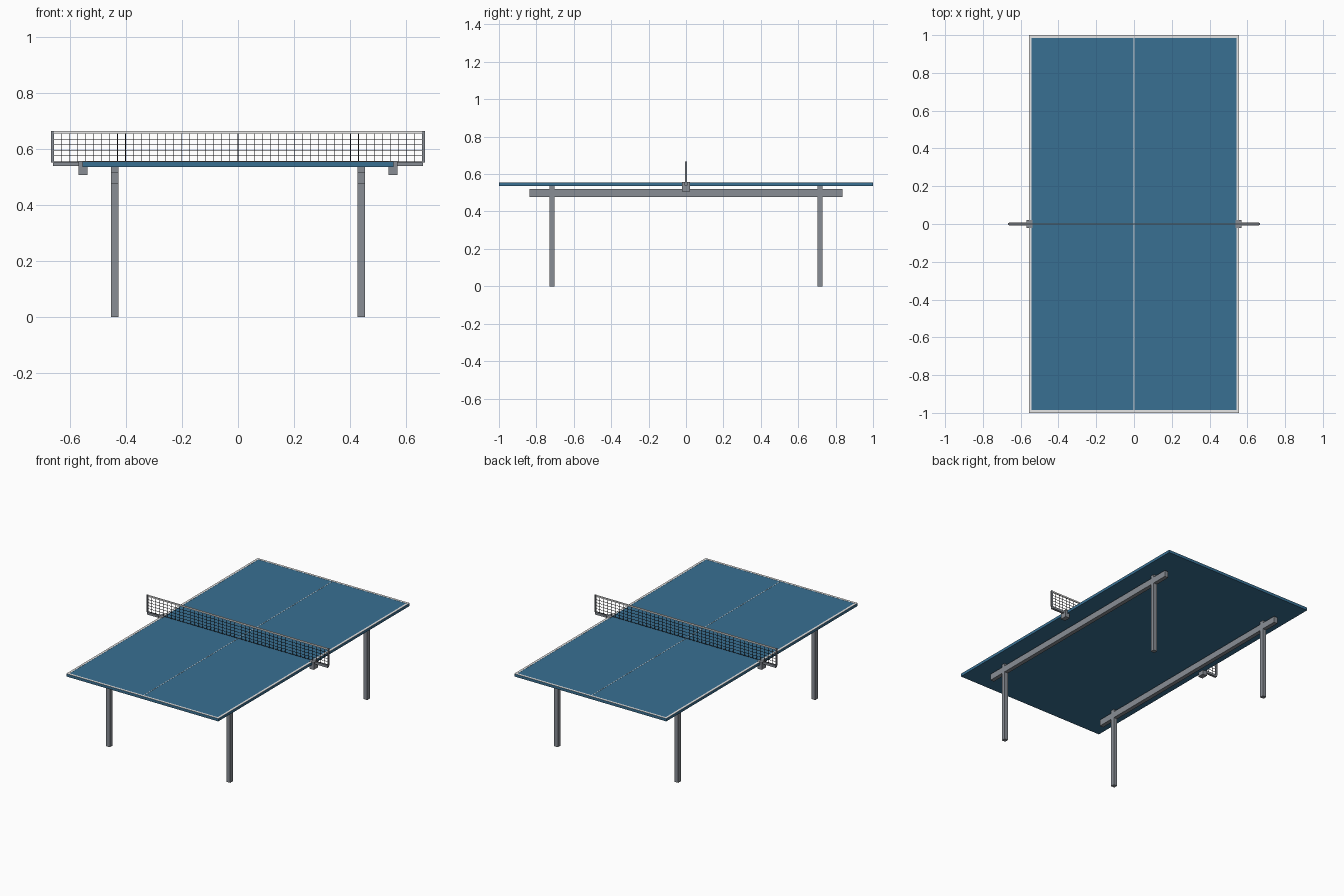
import bpy, bmesh
from mathutils import Matrix, Vector

if "Cube" in bpy.data.objects:
    bpy.data.objects.remove(bpy.data.objects["Cube"])


def mat(name, rgb):
    m = bpy.data.materials.new(name)
    m.diffuse_color = (*rgb, 1)
    m.use_nodes = True
    m.node_tree.nodes["Principled BSDF"].inputs["Base Color"].default_value = m.diffuse_color
    return m


BLUE = mat("table blue", (0.040, 0.160, 0.290))
WHITE = mat("line white", (0.80, 0.80, 0.80))
GREY = mat("steel grey", (0.25, 0.27, 0.30))
BLACK = mat("net black", (0.012, 0.012, 0.014))


def boxes(name, material, spans):
    """One object made of boxes, each given as (x0, x1, y0, y1, z0, z1)."""
    bm = bmesh.new()
    for x0, x1, y0, y1, z0, z1 in spans:
        size = Matrix.Diagonal((x1 - x0, y1 - y0, z1 - z0, 1))
        mid = Vector((x0 + x1, y0 + y1, z0 + z1)) / 2
        bmesh.ops.create_cube(bm, size=1, matrix=Matrix.Translation(mid) @ size)
    me = bpy.data.meshes.new(name)
    bm.to_mesh(me)
    bm.free()
    me.materials.append(material)
    ob = bpy.data.objects.new(name, me)
    bpy.context.collection.objects.link(ob)
    return ob


W, L, TOP, BOT = 0.556, 1.0, 0.555, 0.537   # half width, half length, top and underside
NX, NZ = 0.667, 0.666                       # net half span and top height

# Playing surface
boxes("table_top", BLUE, [(-W, W, -L, L, BOT, TOP)])

# Painted border and centre line
b, z0, z1 = 0.0146, TOP - 0.001, TOP + 0.0008
boxes("side_lines", WHITE, [(-W, -W + b, -L, L, z0, z1), (W - b, W, -L, L, z0, z1)])
boxes("end_lines", WHITE, [(-W + b, W - b, -L, -L + b, z0, z1),
                           (-W + b, W - b, L - b, L, z0, z1)])
boxes("centre_line", WHITE, [(-0.0015, 0.0015, -L + b, L - b, z0, z1)])

# Legs and the long rails joining them
h = 0.0135
for sx, side in ((-1, "left"), (1, "right")):
    x = sx * 0.44
    boxes(side + "_rail", GREY, [(x - h, x + h, -0.837, 0.837, 0.477, 0.519)])
    for sy, end in ((-1, "front"), (1, "back")):
        y = sy * 0.716
        boxes(f"{end}_{side}_leg", GREY, [(x - h, x + h, y - h, y + h, 0, BOT)])


# Net clamps, arms and posts, mirrored left to right
def both_sides(name, x0, x1, y, z0, z1):
    for s, side in ((-1, "left"), (1, "right")):
        a, c = sorted((s * x0, s * x1))
        boxes(f"{side}_{name}", GREY, [(a, c, -y, y, z0, z1)])


both_sides("clamp", 0.537, 0.570, 0.022, 0.508, 0.5575)
both_sides("net_arm", 0.570, 0.661, 0.008, 0.540, 0.555)
both_sides("net_post", 0.658, NX, 0.005, 0.553, NZ)

# Net mesh: evenly spaced cords, with a white tape along the top
t = 0.001
cols, rows = 46, 5
step = 2 * 0.66 / cols
tape_z = NZ - 0.010
boxes("net_vertical_cords", BLACK,
      [(i * step - t, i * step + t, -t, t, TOP, tape_z)
       for i in range(-cols // 2 + 1, cols // 2)])
cord_z = [TOP + 0.002 + i * (tape_z - TOP - 0.002) / rows for i in range(rows)]
boxes("net_horizontal_cords", BLACK,
      [(-0.66, 0.66, -t, t, z - t, z + t) for z in cord_z])
boxes("net_tape", WHITE, [(-0.658, 0.658, -0.003, 0.003, tape_z, NZ)])
